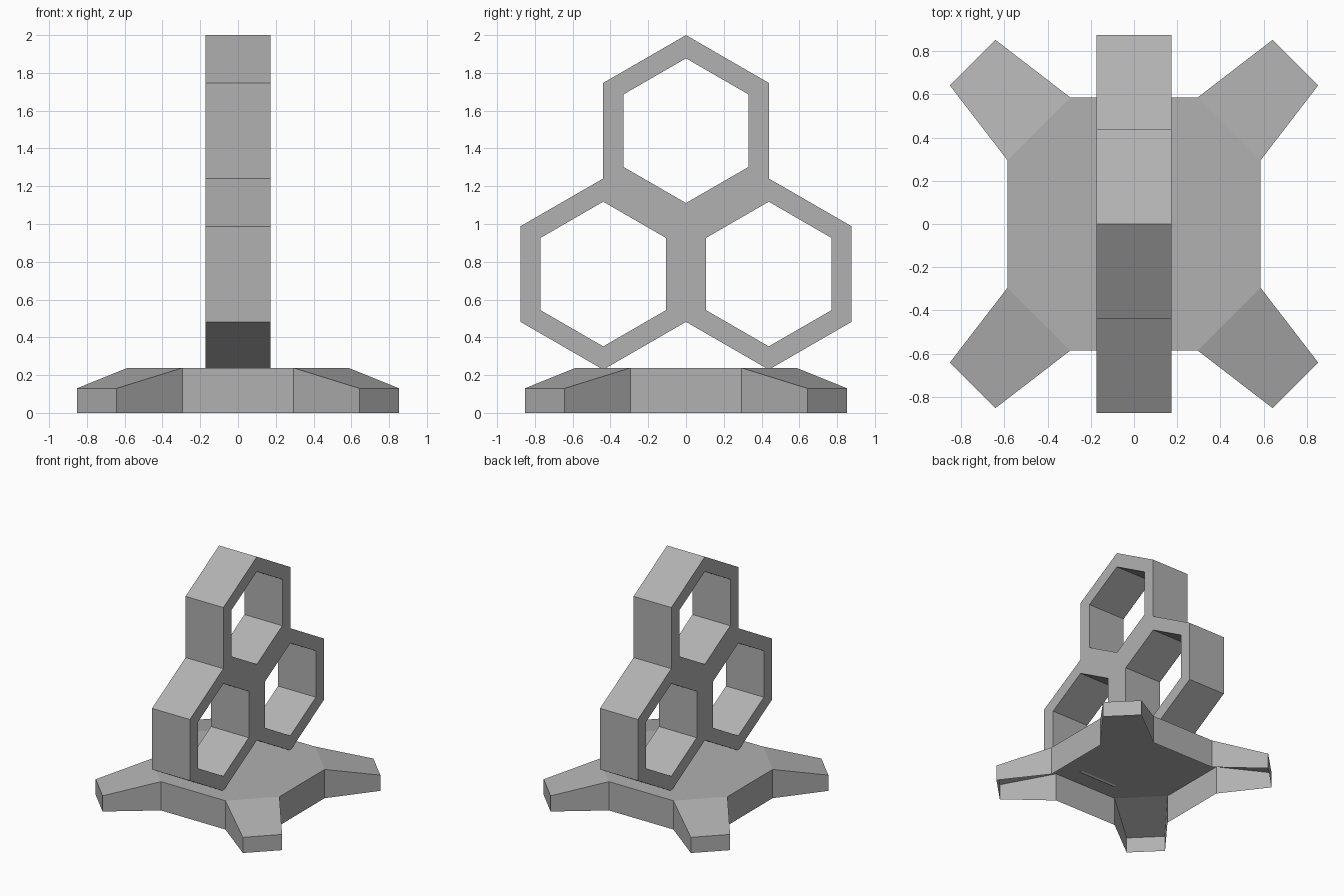
import bpy, bmesh, math
from mathutils import Matrix, Vector

if "Cube" in bpy.data.objects:
    bpy.data.objects.remove(bpy.data.objects["Cube"])

TOP_Z = 0.238
HEX_R, HOLE_R, HALF_DEPTH = 0.506, 0.383, 0.173
HEX_F = HEX_R * math.sqrt(3) / 2
LOW_Z = 2.0 - 2.5 * HEX_R
HIGH_Z = 2.0 - HEX_R

grey = bpy.data.materials.new("mid_grey")
grey.diffuse_color = (0.44, 0.44, 0.44, 1)
grey.use_nodes = True
grey.node_tree.nodes["Principled BSDF"].inputs["Base Color"].default_value = grey.diffuse_color


def add_loop(curve, pts):
    s = curve.splines.new('POLY')
    s.points.add(len(pts) - 1)
    for p, (y, z) in zip(s.points, pts):
        p.co = (y, z, 0, 1)
    s.use_cyclic_u = True


# Frame of three joined hexagons: one outline with three holes, extruded along x
curve = bpy.data.curves.new("hexagon_frame", 'CURVE')
curve.dimensions = '2D'
curve.fill_mode = 'BOTH'
curve.extrude = HALF_DEPTH
h = HEX_R / 2
right = [(HEX_F, HIGH_Z + h), (HEX_F, HIGH_Z - h), (2 * HEX_F, LOW_Z + h),
         (2 * HEX_F, LOW_Z - h), (HEX_F, LOW_Z - HEX_R)]
left = [(-y, z) for y, z in reversed(right)]
add_loop(curve, [(0, 2.0)] + right + [(0, LOW_Z - h)] + left)
for cy, cz in ((0, HIGH_Z), (HEX_F, LOW_Z), (-HEX_F, LOW_Z)):
    add_loop(curve, [(cy + HOLE_R * math.sin(k * math.pi / 3),
                      cz + HOLE_R * math.cos(k * math.pi / 3)) for k in range(6)])
frame = bpy.data.objects.new("hexagon_frame", curve)
frame.rotation_euler = (math.pi / 2, 0, math.pi / 2)
bpy.context.collection.objects.link(frame)
bpy.context.view_layer.objects.active = frame
frame.select_set(True)
bpy.ops.object.convert(target='MESH')
frame = bpy.context.view_layer.objects.active
bpy.ops.object.shade_flat()
frame.data.materials.clear()
frame.data.materials.append(grey)

# Base: octagonal shell with four sloping feet, open underneath
bm = bmesh.new()
foot = [(0.586, 0.295, TOP_Z), (0.853, 0.642, 0.13), (0.642, 0.853, 0.13), (0.295, 0.586, TOP_Z)]
rim, deck = [], []
for k in range(4):
    turn = Matrix.Rotation(k * math.pi / 2, 3, 'Z')
    vs = [bm.verts.new(turn @ Vector(p)) for p in foot]
    bm.faces.new(vs)
    rim += vs
    deck += [vs[0], vs[3]]
bm.faces.new(deck)
ground = [bm.verts.new((v.co.x, v.co.y, 0)) for v in rim]
n = len(rim)
for i in range(n):
    j = (i + 1) % n
    bm.faces.new((rim[j], rim[i], ground[i], ground[j]))
mesh = bpy.data.meshes.new("footed_base")
bm.to_mesh(mesh)
bm.free()
mesh.materials.append(grey)
bpy.context.collection.objects.link(bpy.data.objects.new("footed_base", mesh))
